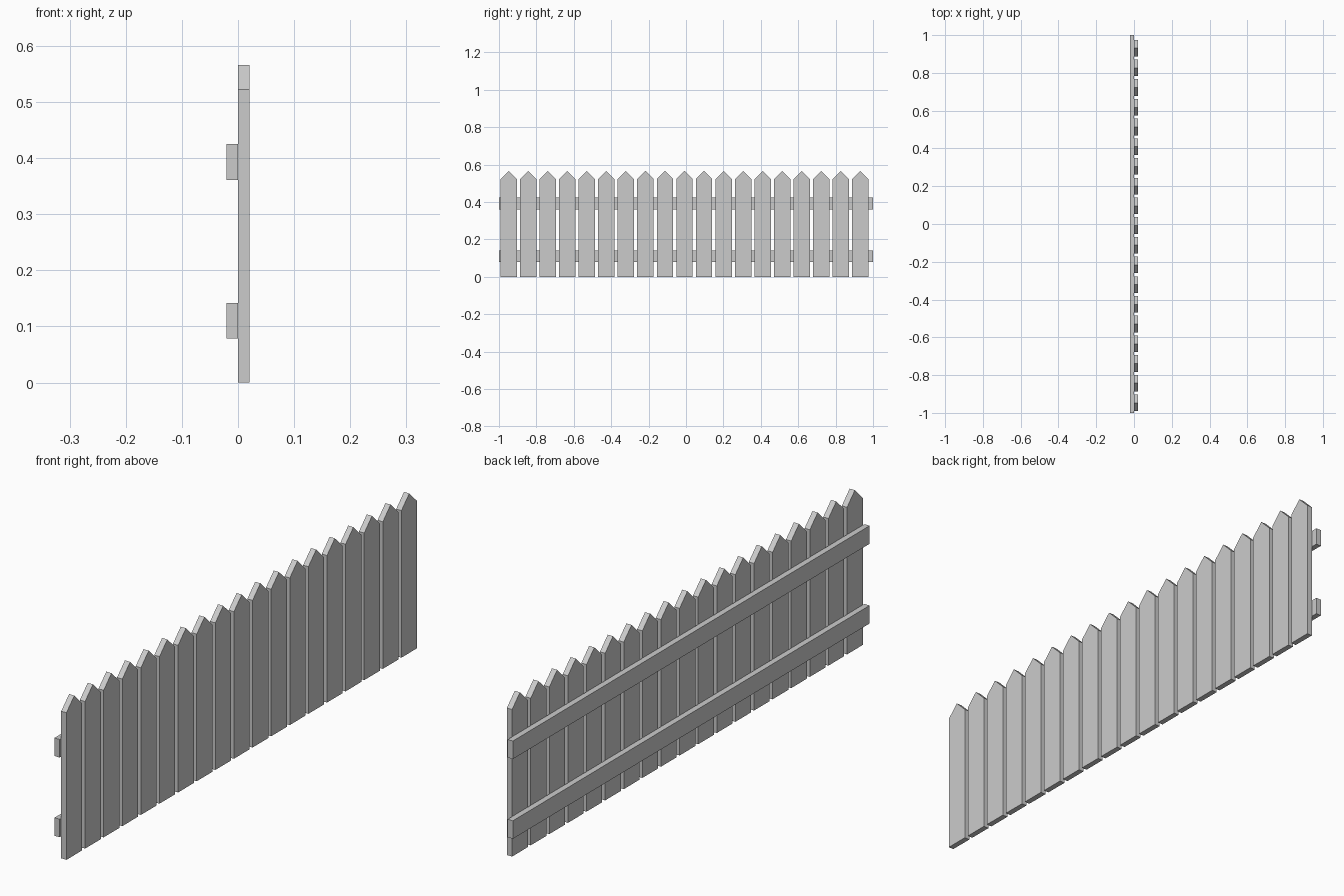
import bpy

if "Cube" in bpy.data.objects:
    bpy.data.objects.remove(bpy.data.objects["Cube"])

T = 0.0205            # board thickness
COUNT = 19            # number of pickets
FIRST, LAST = -0.947, 0.931
HALF = 0.044          # half picket width


def extrude_x(name, profile, x0, x1):
    """Solid made from a (y, z) outline, counter-clockwise seen from +x."""
    n = len(profile)
    verts = [(x, y, z) for x in (x0, x1) for y, z in profile]
    faces = [tuple(reversed(range(n))), tuple(range(n, 2 * n))]
    faces += [(i, (i + 1) % n, n + (i + 1) % n, n + i) for i in range(n)]
    mesh = bpy.data.meshes.new(name)
    mesh.from_pydata(verts, [], faces)
    obj = bpy.data.objects.new(name, mesh)
    bpy.context.collection.objects.link(obj)
    return obj


# Pointed pickets, sharing one mesh
outline = [(-HALF, 0), (HALF, 0), (HALF, 0.522), (0, 0.566), (-HALF, 0.522)]
picket = extrude_x("picket_01", outline, 0, T)
for i in range(COUNT):
    if i:
        picket = bpy.data.objects.new(f"picket_{i + 1:02d}", picket.data)
        bpy.context.collection.objects.link(picket)
    picket.location.y = FIRST + (LAST - FIRST) * i / (COUNT - 1)

# Two long rails behind the pickets
for name, z0, z1 in (("lower_rail", 0.078, 0.142), ("upper_rail", 0.361, 0.425)):
    extrude_x(name, [(-1, z0), (1, z0), (1, z1), (-1, z1)], -T, 0)
